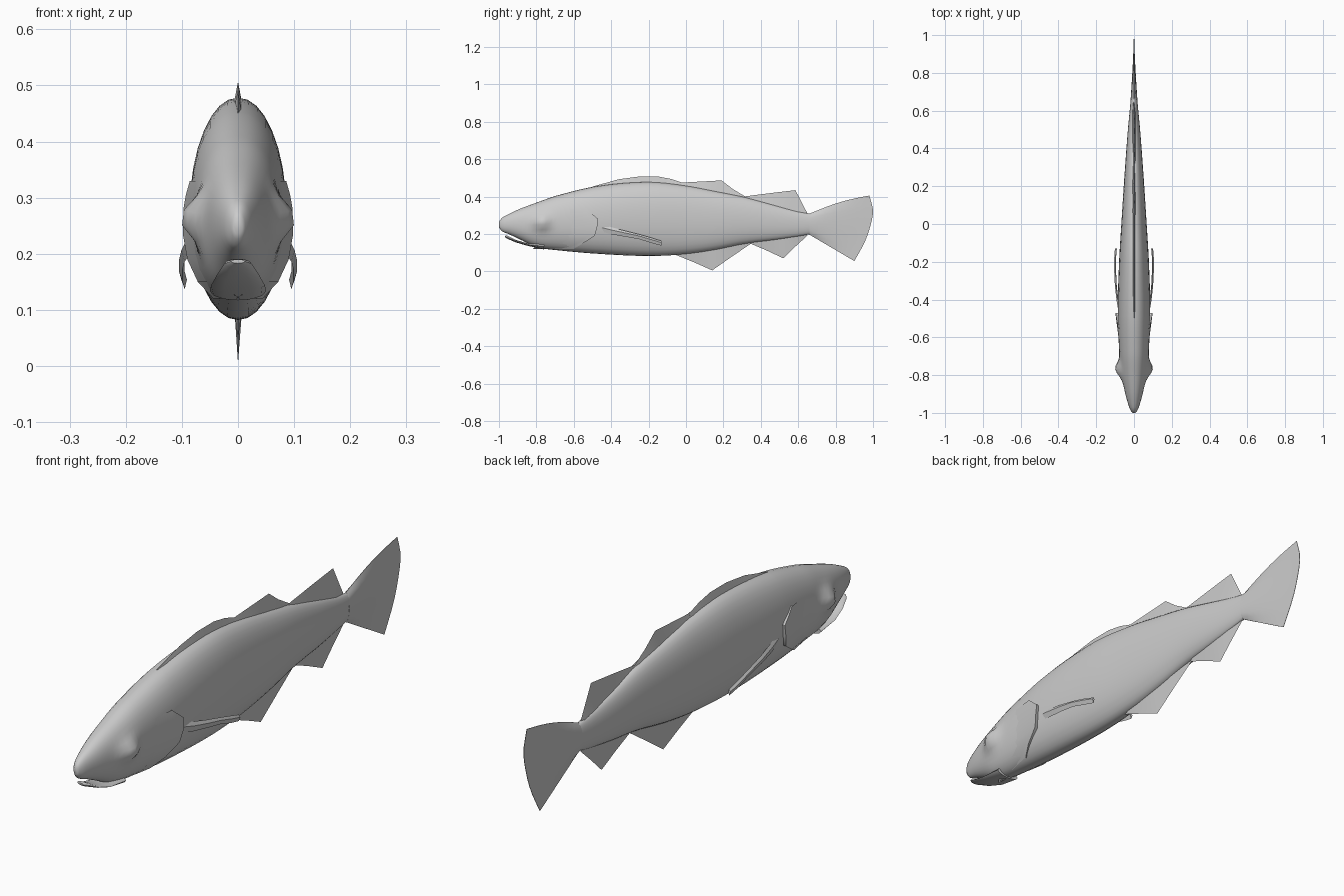
import bpy, bmesh, math
from mathutils import Vector

cube = bpy.data.objects.get("Cube")
if cube:
    bpy.data.objects.remove(cube)

grey = bpy.data.materials.new("fish_grey")
grey.use_nodes = True
GREY = (0.6, 0.6, 0.6, 1)
grey.diffuse_color = GREY
grey.node_tree.nodes["Principled BSDF"].inputs["Base Color"].default_value = GREY


def grid_object(name, rows, closed=False, caps=False, angle=40):
    """Skin rows of points into a smooth-shaded mesh."""
    bm = bmesh.new()
    vs = [[bm.verts.new(p) for p in r] for r in rows]
    n = len(rows[0])
    for a, b in zip(vs, vs[1:]):
        for j in range(n if closed else n - 1):
            k = (j + 1) % n
            bm.faces.new((a[j], a[k], b[k], b[j]))
    if caps:
        bm.faces.new(vs[0])
        bm.faces.new(vs[-1])
    bmesh.ops.remove_doubles(bm, verts=bm.verts, dist=1e-5)
    bmesh.ops.recalc_face_normals(bm, faces=bm.faces)
    me = bpy.data.meshes.new(name)
    bm.to_mesh(me)
    bm.free()
    ob = bpy.data.objects.new(name, me)
    bpy.context.collection.objects.link(ob)
    me.materials.append(grey)
    bpy.ops.object.select_all(action='DESELECT')
    ob.select_set(True)
    bpy.context.view_layer.objects.active = ob
    bpy.ops.object.shade_smooth_by_angle(angle=math.radians(angle))
    return ob


def lerp(table, t):
    """Smooth lookup in rows of (key, values...)."""
    t = min(max(t, table[0][0]), table[-1][0])
    i = max(k for k in range(len(table) - 1) if table[k][0] <= t)
    a, b = table[i], table[i + 1]
    p, q = table[max(i - 1, 0)], table[min(i + 2, len(table) - 1)]
    h = b[0] - a[0]
    u = (t - a[0]) / h
    out = []
    for k in range(1, len(a)):
        ma = (b[k] - p[k]) / (b[0] - p[0]) * h
        mb = (q[k] - a[k]) / (q[0] - a[0]) * h
        out.append((2*u**3 - 3*u*u + 1) * a[k] + (u**3 - 2*u*u + u) * ma
                   + (3*u*u - 2*u**3) * b[k] + (u**3 - u*u) * mb)
    return out


# Body stations: y, top, bottom, half width
BODY = [(-1.0, .265, .235, .008), (-.985, .285, .215, .019), (-.95, .305, .20, .032),
        (-.89, .333, .172, .048), (-.80, .367, .13, .066), (-.68, .408, .112, .078),
        (-.46, .458, .093, .086), (-.20, .478, .082, .079), (0, .458, .092, .067),
        (.16, .428, .115, .057), (.32, .395, .148, .046), (.48, .352, .168, .034),
        (.62, .315, .19, .021), (.70, .303, .207, .014)]
POWER = 2.15


def side_x(y, z):
    """Half width of the body at a given y and z."""
    top, bot, w = lerp(BODY, y)
    u = min(abs((z - (top + bot) / 2) / ((top - bot) / 2)), 1)
    return w * (1 - u ** POWER) ** (1 / POWER)


def ring(y, n=32):
    top, bot, w = lerp(BODY, y)
    pts = []
    for i in range(n):
        a = math.tau * i / n
        c, s = math.cos(a), math.sin(a)
        x = w * math.copysign(abs(c) ** (2 / POWER), c)
        z = (top + bot) / 2 + (top - bot) / 2 * math.copysign(abs(s) ** (2 / POWER), s)
        # Bulging eyes
        bump = .034 * math.exp(-((y + .77) / .042) ** 2 - ((z - .263) / .034) ** 2)
        if abs(c) > .2:
            x += math.copysign(bump, c)
        pts.append((x, y, z))
    return pts


ys = [-1, -.994, -.985, -.97] + [-.95 + .02 * i for i in range(24)]
ys += [-.47 + .045 * i for i in range(1, 26)] + [.70]
grid_object("body", [ring(y) for y in ys], closed=True, caps=True, angle=60)

# Lower jaw, parted slightly from the snout: y, top, bottom, half width
JAW = [(-.968, .190, .183, .012), (-.955, .191, .174, .024), (-.91, .168, .155, .038),
       (-.85, .150, .137, .048), (-.76, .150, .117, .050)]
jaw_rows = []
for y, top, bot, w in JAW:
    jaw_rows.append([(w * math.cos(math.tau * i / 12), y,
                      (top + bot) / 2 + (top - bot) / 2 * math.sin(math.tau * i / 12))
                     for i in range(12)])
grid_object("lower_jaw", jaw_rows, closed=True, caps=True)


# Median fins: wedge sections from (tip y, tip z, base y, base z)
def median_fin(name, stations, w=.008):
    rows = []
    for ty, tz, by, bz in stations:
        k = min(w, .7 * lerp(BODY, by)[2])
        rows.append([(k, by, bz), (0, ty, tz), (-k, by, bz)])
    grid_object(name, rows, closed=True, caps=True, angle=30)


median_fin("first_dorsal_fin", [(-.50, .453, -.50, .44), (-.36, .492, -.36, .455),
                                (-.25, .507, -.25, .465), (-.15, .507, -.15, .465),
                                (-.08, .494, -.08, .455), (-.02, .474, -.02, .45)])
median_fin("second_dorsal_fin", [(-.03, .474, -.03, .45), (.08, .480, .06, .44),
                                 (.19, .486, .16, .415), (.25, .440, .24, .40),
                                 (.32, .398, .32, .38)])
median_fin("third_dorsal_fin", [(.31, .400, .31, .385), (.45, .418, .43, .355),
                                (.585, .434, .54, .325), (.615, .375, .59, .31),
                                (.65, .308, .64, .295)])
median_fin("front_anal_fin", [(-.06, .090, -.06, .11), (.05, .045, .04, .11),
                              (.14, .005, .13, .125), (.24, .075, .23, .145),
                              (.35, .150, .34, .165)])
median_fin("rear_anal_fin", [(.34, .150, .34, .165), (.43, .112, .43, .178),
                             (.52, .070, .51, .185), (.58, .128, .575, .20),
                             (.65, .192, .64, .21)])

# Tail fin: lens-shaped sheet spreading from the tail stalk to the trailing edge
EDGE = [(0, .98, .405), (.25, 1.0, .325), (.5, .985, .24), (.75, .955, .155), (1, .90, .055)]
tail_rows = []
for i in range(9):
    t = i / 8
    front, back = [], []
    for j in range(11):
        s = j / 10
        ey, ez = lerp(EDGE, s)
        by, bz = .66, .308 - .112 * s
        y, z = by + (ey - by) * t, bz + (ez - bz) * t
        if s < .5:
            z += .012 * math.sin(math.pi * t) * (1 - 2 * s)
        x = .017 * (1 - t) ** 1.3 * math.sqrt(max(1 - (2 * s - 1) ** 2, 0)) + .0008
        front.append((x, y, z))
        back.append((-x, y, z))
    tail_rows.append(front + back[::-1])
grid_object("tail_fin", tail_rows, closed=True, caps=True, angle=50)

# Paired parts
GILL = [(.12, -.60), (.15, -.55), (.19, -.488), (.235, -.475), (.28, -.47),
        (.305, -.50), (.33, -.53)]
# Fin blade: y, upper z, lower z, distance from centre
BLADE = [(-.46, .250, .215, .080), (-.40, .236, .198, .090), (-.33, .218, .186, .098),
         (-.25, .198, .172, .102), (-.18, .178, .150, .102), (-.13, .162, .137, .098)]
for side, label in ((1, "left"), (-1, "right")):
    # Gill cover lifting away from the body toward its rear edge
    rows = []
    for z, rear in GILL:
        lift = .014 * math.sin(math.pi * (z - .09) / .27)
        row = []
        for i in range(8):
            t = i / 7
            y = rear - .22 * (1 - t)
            row.append((side * (side_x(y, z) - .004 + (lift + .004) * t ** 1.5), y, z))
        row.append((side * (side_x(rear, z) - .008), rear - .004, z))
        rows.append(row)
    grid_object(label + "_gill_cover", rows, angle=50)

    # Pectoral fin folded back along the flank
    rows = []
    for y, hi, lo, x in BLADE:
        rows.append([(side * (x - .004), y, hi), (side * (x + .003), y, (hi + lo) / 2 + .004),
                     (side * (x - .003), y, lo), (side * (x - .007), y, (hi + lo) / 2 + .004)])
    grid_object(label + "_pectoral_fin", rows, closed=True, caps=True, angle=30)
